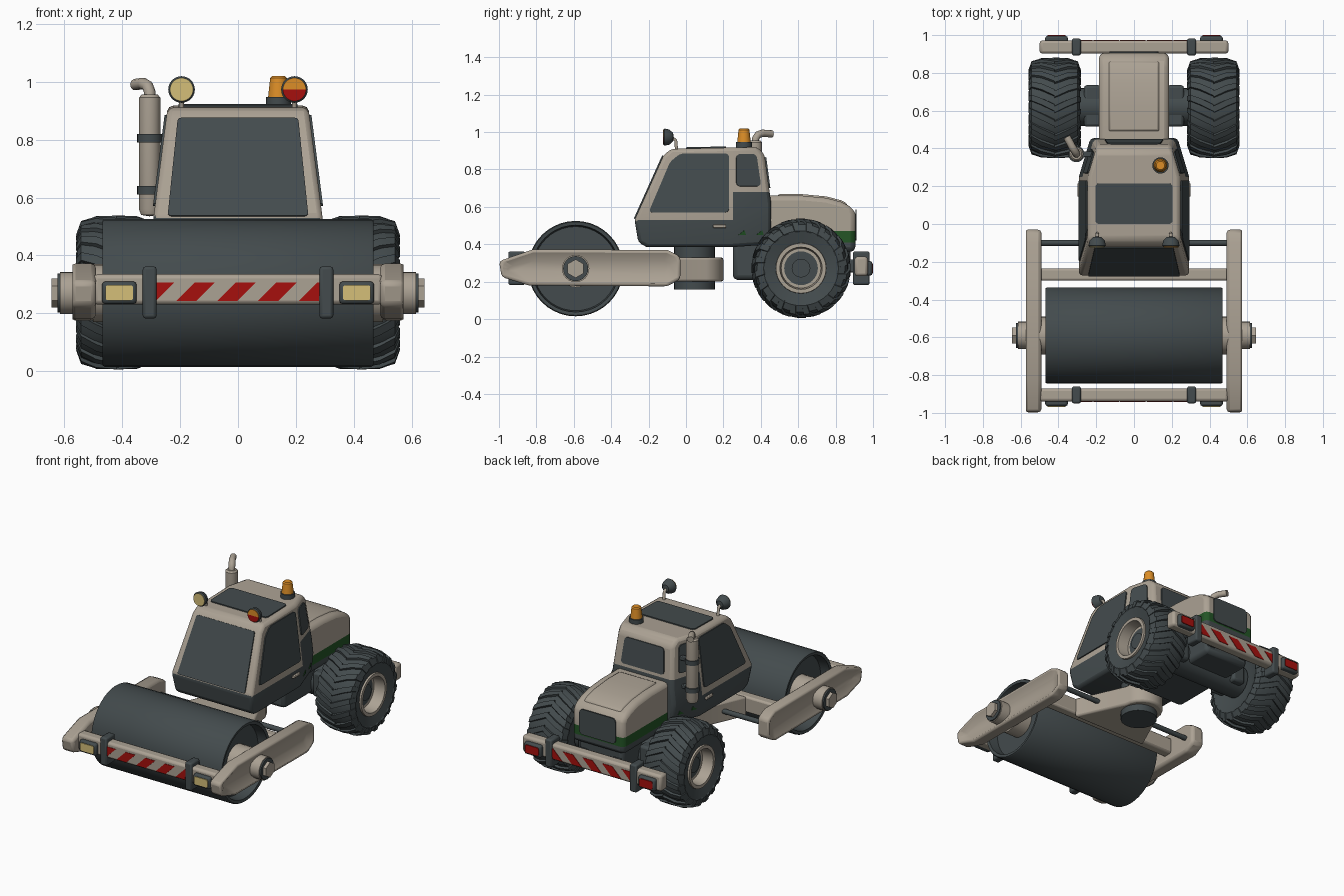
import bpy, bmesh, math
from mathutils import Matrix, Vector

cube = bpy.data.objects.get("Cube")
if cube:
    bpy.data.objects.remove(cube, do_unlink=True)


def material(name, rgb):
    m = bpy.data.materials.new(name)
    m.use_nodes = True
    m.diffuse_color = (*rgb, 1)
    m.node_tree.nodes["Principled BSDF"].inputs["Base Color"].default_value = (*rgb, 1)
    return m


BEIGE = material("warm beige", (.41, .36, .295))
DARK = material("dark slate", (.056, .07, .074))
YELLOW = material("pale yellow", (.66, .52, .19))
ORANGE = material("amber", (.72, .27, .02))
RED = material("red", (.38, .005, .004))
GREEN = material("dark green", (.017, .09, .019))
SIDES = (1, -1)


def finish(name, bm, mats, rule=None, bevel=0):
    bmesh.ops.remove_doubles(bm, verts=bm.verts[:], dist=1e-5)
    bmesh.ops.recalc_face_normals(bm, faces=bm.faces[:])
    if rule:
        for f in bm.faces:
            f.material_index = rule(f.calc_center_median())
    me = bpy.data.meshes.new(name)
    bm.to_mesh(me)
    bm.free()
    ob = bpy.data.objects.new(name, me)
    bpy.context.collection.objects.link(ob)
    for m in mats if isinstance(mats, (list, tuple)) else [mats]:
        me.materials.append(m)
    bpy.ops.object.select_all(action='DESELECT')
    ob.select_set(True)
    bpy.context.view_layer.objects.active = ob
    bpy.ops.object.shade_smooth_by_angle(angle=math.radians(32))
    if bevel:
        b = ob.modifiers.new("bevel", 'BEVEL')
        b.width, b.segments = bevel, 2
        b.limit_method, b.angle_limit = 'ANGLE', math.radians(30)
    return ob


def box(name, mat, x, y, z, bevel=.008):
    bm = bmesh.new()
    bmesh.ops.create_cube(bm, size=1)
    for v in bm.verts:
        v.co = [(a + b) / 2 + c * (b - a) for (a, b), c in zip((x, y, z), v.co)]
    return finish(name, bm, mat, bevel=bevel)


def extruded(pts, shift):
    bm = bmesh.new()
    f = bm.faces.new([bm.verts.new(p) for p in pts])
    new = bmesh.ops.extrude_face_region(bm, geom=[f], use_keep_orig=True)["geom"]
    bmesh.ops.translate(bm, vec=shift, verts=[g for g in new if isinstance(g, bmesh.types.BMVert)])
    bmesh.ops.recalc_face_normals(bm, faces=bm.faces[:])
    return bm


def prism(profile, x0, x1):
    return extruded([(x0, y, z) for y, z in profile], (x1 - x0, 0, 0))


def cut(bm, axis, value):
    n = Vector((0, 0, 0))
    n[axis] = 1
    bmesh.ops.bisect_plane(bm, geom=bm.verts[:] + bm.edges[:] + bm.faces[:], plane_co=n * value, plane_no=n)


def lathe(name, mat, profile, center, axis='Z', n=28, rule=None):
    bm = bmesh.new()
    rings = [[bm.verts.new((r * math.cos(i * math.tau / n), r * math.sin(i * math.tau / n), t))
              for i in range(n)] for r, t in profile]
    for a, b in zip(rings, rings[1:]):
        for i in range(n):
            bm.faces.new((a[i], a[(i + 1) % n], b[(i + 1) % n], b[i]))
    turn = {'X': Matrix.Rotation(math.pi / 2, 4, 'Y'), 'Y': Matrix.Rotation(-math.pi / 2, 4, 'X'),
            'Z': Matrix.Identity(4)}[axis]
    bmesh.ops.transform(bm, matrix=Matrix.Translation(center) @ turn, verts=bm.verts[:])
    return finish(name, bm, mat, rule)


def rod(name, mat, r, t0, t1, center, axis='Z', n=24, r2=None, rule=None):
    return lathe(name, mat, [(0, t0), (r, t0), (r2 or r, t1), (0, t1)], center, axis, n, rule)


def panel(name, mat, pts, out, rounding=.02, thick=.007):
    """Thin flat plate with rounded corners, raised towards out."""
    bm = bmesh.new()
    bm.faces.new([bm.verts.new(p) for p in pts])
    bmesh.ops.remove_doubles(bm, verts=bm.verts[:], dist=1e-4)
    if rounding:
        bmesh.ops.bevel(bm, geom=bm.verts[:], offset=rounding, segments=3, profile=.5, affect='VERTICES')
    f = bm.faces[:][0]
    f.normal_update()
    n = f.normal if f.normal.dot(Vector(out)) > 0 else -f.normal
    outline = [v.co.copy() for v in f.verts]
    shift = n * thick
    bm.free()
    return finish(name, extruded(outline, shift), mat)


def tube(name, mat, pts, r):
    cu = bpy.data.curves.new(name, 'CURVE')
    cu.dimensions, cu.bevel_depth, cu.bevel_resolution, cu.use_fill_caps = '3D', r, 3, True
    s = cu.splines.new('POLY')
    s.points.add(len(pts) - 1)
    for p, co in zip(s.points, pts):
        p.co = (*co, 1)
    cu.materials.append(mat)
    bpy.context.collection.objects.link(bpy.data.objects.new(name, cu))


# Roller drum with recessed ends and hub
drum_half = [(0, .4), (.225, .4), (.232, .465), (.25, .468), (.255, .46)]
lathe("roller_drum", DARK, drum_half + [(r, -x) for r, x in reversed(drum_half)], (0, -.59, .27), 'X', 40)

# Roller side frames, each with a long recess, and axle ends
frame = [(-1, .31), (-.985, .225), (-.84, .18), (-.1, .175), (-.03, .215), (-.03, .335), (-.1, .37), (-.82, .372)]
for s in SIDES:
    bm = prism(frame, s * .49, s * .58)
    outer = max(bm.faces, key=lambda f: s * f.calc_center_median().x)
    bmesh.ops.inset_region(bm, faces=[outer], thickness=.062, depth=0)
    bmesh.ops.translate(bm, vec=(-s * .03, 0, 0), verts=outer.verts[:])
    finish("roller_side_frame", bm, BEIGE, bevel=.018)
    hub = (0, -.59, .27)
    rod("drum_hub", BEIGE, .1, s * .39, s * .5, hub, 'X')
    rod("axle_flange", BEIGE, .073, s * .54, s * .615, hub, 'X')
    rod("axle_ring", DARK, .067, s * .6, s * .624, hub, 'X')
    rod("axle_nut", BEIGE, .05, s * .6, s * .645, hub, 'X', 6)


# Striped bumper beams with clamps and lamps, front and rear
def bumper(end, d, y, half, lens_mat):
    face = y + d * .035
    box(end + "_beam", BEIGE, (-half, half), (y - .035, y + .035), (.23, .335), .015)
    for i in range(5):
        x = -.355 + .141 * i
        xs = [max(-.285, min(.285, q)) for q in (x, x + .07, x + .135, x + .065)]
        panel(end + "_red_stripe", RED, [(a, face, z) for a, z in zip(xs, (.242, .242, .307, .307))],
              (0, d, 0), 0, .003)
    for s in SIDES:
        box(end + "_clamp", DARK, (s * .305 - .024, s * .305 + .024), (y - .045, y + .045), (.182, .362), .01)
        box(end + "_lamp_housing", DARK, (s * .41 - .06, s * .41 + .06),
            sorted((y, face + d * .024)), (.232, .31), .012)
        panel(end + "_lamp_lens", lens_mat, [(s * .41 + a, face + d * .023, .271 + b) for a, b in
              ((-.048, -.026), (.048, -.026), (.048, .026), (-.048, .026))], (0, d, 0), .01, .006)


bumper("front", -1, -.905, .5, YELLOW)
bumper("rear", 1, .937, .5, RED)
for s in SIDES:
    box("rear_bumper_bracket", DARK, (s * .12 - .03, s * .12 + .03), (.84, .92), (.25, .32))

# Roller frame rear beam, cross rod, yoke and pivot
box("roller_rear_beam", BEIGE, (-.5, .5), (-.3, -.235), (.225, .33), .012)
rod("cross_rod", DARK, .016, -.5, .5, (0, -.1, .27), 'X', 16)
arc = [(.13 * math.cos(a), .07 + .13 * math.sin(a), .2) for a in [math.pi * i / 10 for i in range(11)]]
finish("hitch_yoke", extruded([(-.27, -.24, .2), (.27, -.24, .2)] + arc, (0, 0, .13)), BEIGE, bevel=.012)
rod("hitch_pivot", DARK, .11, .157, .42, (0, .045, 0))

# Rear chassis and axle
box("rear_chassis", DARK, (-.16, .16), (.25, .88), (.21, .44), .025)
rod("rear_axle", DARK, .1, -.3, .3, (0, .62, .27), 'X')
for s in SIDES:
    box("axle_housing", DARK, (s * .22 - .045, s * .22 + .045), (.515, .735), (.2, .36), .015)

# Rear wheels: tyre, rim and chevron lugs
tyre = [(0, -.1), (.13, -.11), (.2, -.135), (.235, -.122), (.249, -.08), (.254, 0), (.249, .08), (.235, .122),
        (.2, .135), (.13, .115), (.112, .11), (.11, .05), (0, .05)]
stations = [(0, .266, 0), (.07, .264, -.13), (.122, .247, -.22), (.139, .2, -.25)]
LUGS = 20
for s in SIDES:
    c = (s * .42, .615, .272)
    lathe("rear_tyre", DARK, [(r, s * x) for r, x in tyre], c, 'X', 40)
    lathe("rear_rim", BEIGE, [(r, s * x) for r, x in
          ((.136, .11), (.134, .128), (.113, .128), (.106, .055), (.09, .055))], c, 'X', 32)
    rod("wheel_hub", DARK, .05, s * .04, s * .075, c, 'X', 16)
    bm = bmesh.new()
    for k in range(LUGS):
        for side in SIDES:
            prev = None
            for x, r, off in stations:
                a0 = math.tau * (k + (side > 0) * .1) / LUGS + off
                ring = [bm.verts.new((c[0] + side * (x - (.025 if x > .13 and rr < r else 0)),
                                      c[1] + rr * math.cos(a0 + w), c[2] + rr * math.sin(a0 + w)))
                        for rr, w in ((r - .03, -.085), (r, -.065), (r, .065), (r - .03, .085))]
                if prev:
                    for i in range(4):
                        bm.faces.new((prev[i], prev[(i + 1) % 4], ring[(i + 1) % 4], ring[i]))
                else:
                    bm.faces.new(ring)
                prev = ring
            bm.faces.new(prev[::-1])
    finish("tyre_lugs", bm, DARK)

# Engine hood with green band, raised lid and grille
top = [(.45, .66), (.62, .66), (.75, .648), (.83, .627), (.885, .6), (.905, .565)]
bm = prism([(.4, .36), (.4, .66)] + top + [(.905, .36)], -.185, .185)
for z in (.41, .47):
    cut(bm, 2, z)
finish("engine_hood", bm, [BEIGE, GREEN, DARK], lambda c: 2 if c.z < .41 else 1 if c.z < .47 else 0, .025)
lid = [(max(y, .49), z + .008) for y, z in top[:4]] + [(.862, .619)]
finish("hood_lid", prism(lid + [(.862, .58), (.49, .58)], -.135, .135), BEIGE, bevel=.012)
panel("rear_grille", DARK, [(x, .905, z) for x, z in ((-.13, .42), (.13, .42), (.13, .585), (-.13, .585))],
      (0, 1, 0), .025)


# Cab: side profile, narrowed towards roof and rear
def half_width(y, z):
    return .292 - .128 * max(0, z - .53) - .12 * max(0, .53 - z) - .3 * max(0, y - .25)


bm = prism([(-.21, .385), (-.255, .41), (-.275, .53), (-.12, .875), (-.08, .91), (.38, .92), (.42, .88),
            (.455, .62), (.455, .4), (.25, .385)], -1, 1)
cut(bm, 1, .25)
for z in (.53, .68):
    cut(bm, 2, z)
for v in bm.verts:
    v.co.x *= half_width(v.co.y, v.co.z)
finish("cab", bm, [BEIGE, DARK], lambda c: int(c.z < .53 or (c.y > .25 and c.z < .68)), .018)

# Cab glass
front_y = lambda z: -.275 + .155 * (z - .53) / .345
back_y = lambda z: .455 - .035 * (z - .62) / .26
panel("windscreen", DARK, [(x, front_y(z), z) for x, z in ((-.243, .535), (.243, .535), (.208, .873), (-.208, .873))],
      (0, -1, 0), .012)
panel("rear_window", DARK, [(x, back_y(z), z) for x, z in ((-.155, .7), (.155, .7), (.14, .865), (-.14, .865))],
      (0, 1, 0))
panel("roof_window", DARK, [(x, y, .9117 + .0217 * y) for x, y in ((-.205, 0), (.205, 0), (.205, .215), (-.205, .215))],
      (0, 0, 1))
side_glass = [("door_window", [(-.2, .57), (.23, .57), (.23, .885), (-.03, .885), (-.085, .84)]),
              ("rear_side_window", [(.268, .71), (.4, .71), (.375, .882), (.268, .882)])]
for s in SIDES:
    for name, pts in side_glass:
        panel(name, DARK, [(s * half_width(y, z), y, z) for y, z in pts], (s, 0, 0))
    for y in (.3, .395):
        tri = [(y - .02, .45), (y + .02, .45), (y + .012, .475)]
        panel("side_marker", GREEN, [(s * half_width(*p), *p) for p in tri], (s, 0, 0), 0, .003)
    box("door_handle", BEIGE, (s * .287 - .012, s * .287 + .012), (.145, .215), (.487, .505), .004)

    # Roof lamps: one yellow, one split amber and red
    lamp = (s * .195, -.1, .973)
    lathe("roof_lamp", DARK, [(0, .034), (.022, .031), (.04, .012), (.046, -.014), (.04, -.02), (0, -.016)], lamp, 'Y')
    rod("roof_lamp_lens", [ORANGE, RED] if s > 0 else YELLOW, .04, -.016, -.024, lamp, 'Y',
        rule=(lambda c: int(c.z < .97)) if s > 0 else None)
    tube("roof_lamp_stem", BEIGE, [(s * .195, -.075, .97), (s * .195, -.055, .955), (s * .195, -.05, .9)], .009)

# Beacon
rod("beacon_base", DARK, .043, .9, .947, (.14, .31, 0))
lathe("beacon", ORANGE, [(.036, .947), (.029, 1.012), (.022, 1.019), (0, 1.019)], (.14, .31, 0))

# Exhaust stack
stack = (-.305, .37, 0)
lathe("exhaust_stack", BEIGE, [(0, .535), (.03, .54), (.037, .56), (.037, .945), (.028, .955), (0, .955)], stack)
for z in (.625, .805):
    rod("exhaust_band", DARK, .043, z - .015, z + .015, stack)
    box("exhaust_mount", DARK, (-.3, -.2), (.355, .385), (z - .012, z + .012), .004)
tube("exhaust_tip", BEIGE, [(-.305, .37, .94), (-.305, .372, .965), (-.312, .384, .985), (-.328, .41, .994),
                            (-.355, .46, .99)], .02)
